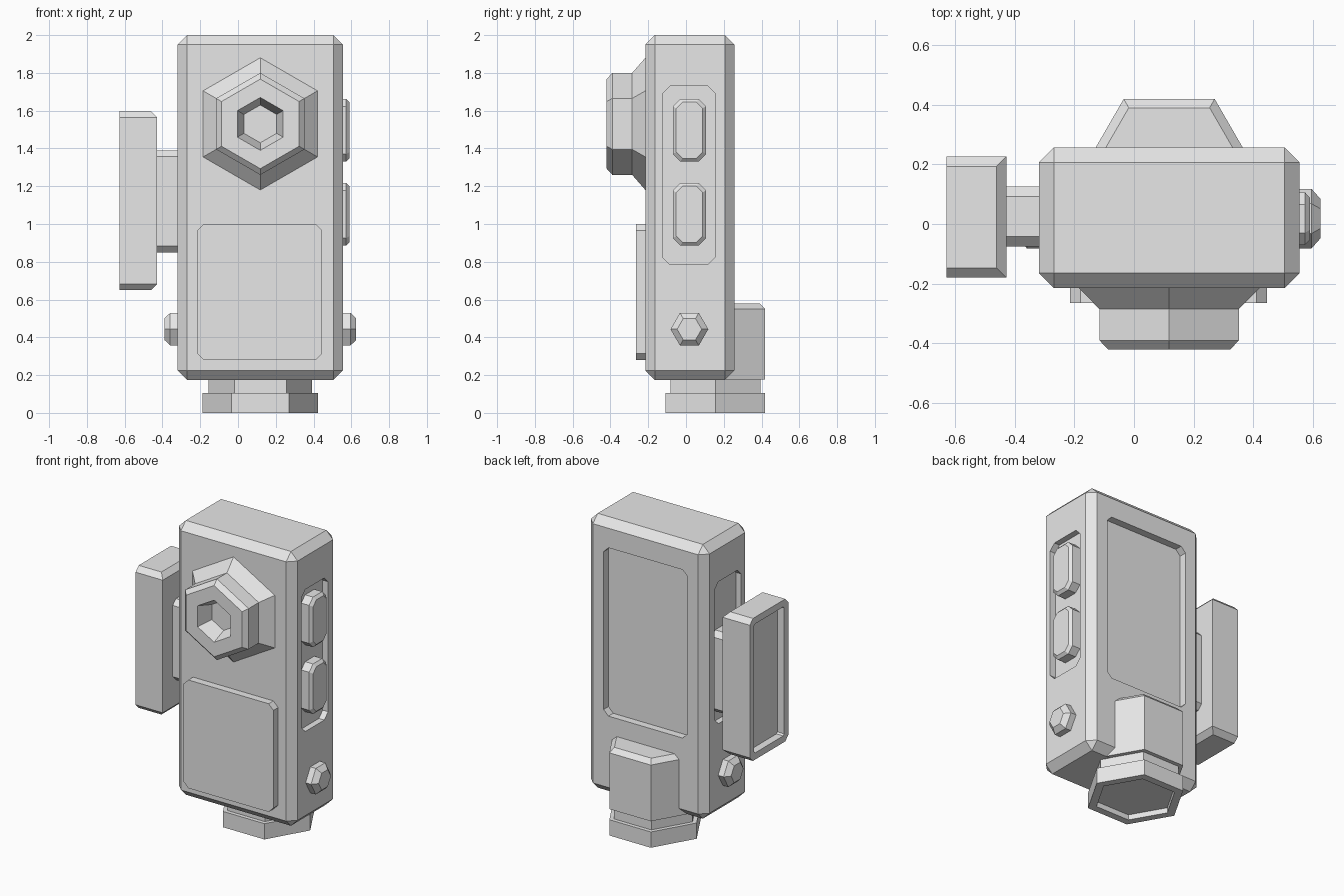
import bpy, bmesh, math
from mathutils import Vector

cube = bpy.data.objects.get("Cube")
if cube:
    bpy.data.objects.remove(cube, do_unlink=True)

grey = bpy.data.materials.new("plain_grey")
grey.use_nodes = True
COLOUR = (0.8, 0.8, 0.8, 1)
grey.diffuse_color = COLOUR
grey.node_tree.nodes["Principled BSDF"].inputs["Base Color"].default_value = COLOUR

CX = 0.118           # centre line of the body
HALF = 0.437         # half width of the body
AXES = {"X": lambda a, b, d: (d, a, b),
        "Y": lambda a, b, d: (a, d, b),
        "Z": lambda a, b, d: (a, b, d)}


def finish(name, bm):
    bmesh.ops.recalc_face_normals(bm, faces=bm.faces)
    mesh = bpy.data.meshes.new(name)
    bm.to_mesh(mesh)
    bm.free()
    mesh.materials.append(grey)
    obj = bpy.data.objects.new(name, mesh)
    bpy.context.collection.objects.link(obj)
    return obj


def loft(name, axis, rings):
    """Join outlines, each an (outline, depth) pair, and cap both ends."""
    bm = bmesh.new()
    loops = [[bm.verts.new(AXES[axis](a, b, d)) for a, b in outline] for outline, d in rings]
    for low, high in zip(loops, loops[1:]):
        for i in range(len(low)):
            j = (i + 1) % len(low)
            bm.faces.new((low[i], low[j], high[j], high[i]))
    bm.faces.new(loops[0])
    bm.faces.new(loops[-1])
    return finish(name, bm)


def hexagon(a, b, r, turn=0):
    angles = [math.radians(60 * i + turn) for i in range(6)]
    return [(a + r * math.cos(t), b + r * math.sin(t)) for t in angles]


def plate(a0, a1, b0, b1, c):
    """Rectangle with cut corners."""
    return [(a0 + c, b0), (a1 - c, b0), (a1, b0 + c), (a1, b1 - c),
            (a1 - c, b1), (a0 + c, b1), (a0, b1 - c), (a0, b0 + c)]


def hex_lathe(name, axis, a, b, steps, turn=0):
    return loft(name, axis, [(hexagon(a, b, r, turn), d) for r, d in steps])


def chamfered_box(name, low, high, size, rule):
    bm = bmesh.new()
    bmesh.ops.create_cube(bm, size=1)
    low, high = Vector(low), Vector(high)
    for v in bm.verts:
        v.co = (low + high) / 2 + v.co * (high - low)
    edges = [e for e in bm.edges if rule(e.verts[0].co, e.verts[1].co)]
    bmesh.ops.bevel(bm, geom=edges, offset=size, segments=1, affect="EDGES", profile=0.5)
    return finish(name, bm)


def cut(target, cutter):
    cutter.hide_render = True
    mod = target.modifiers.new("recess", "BOOLEAN")
    mod.operation, mod.solver, mod.object = "DIFFERENCE", "EXACT", cutter
    bpy.context.view_layer.objects.active = target
    bpy.ops.object.modifier_apply(modifier=mod.name)
    bpy.data.objects.remove(cutter, do_unlink=True)


# Body with a chamfer on every edge
body = chamfered_box("body", (CX - HALF, -0.215, 0.175), (CX + HALF, 0.257, 2.0), 0.05,
                     lambda p, q: True)

# Recess in the back and one in each side
back = plate(-0.19, 0.426, 0.70, 1.82, 0.035)
cut(body, loft("back_cutter", "Y", [(back, 0.207), (back, 0.4)]))
side_slot = plate(-0.125, 0.155, 0.785, 1.73, 0.04)
for s in (-1, 1):
    cut(body, loft("side_cutter", "X", [(side_slot, CX + s * (HALF - 0.04)),
                                        (side_slot, CX + s * (HALF + 0.1))]))

# Raised front panel
panel = plate(-0.215, 0.446, 0.28, 1.0, 0.035)
loft("front_panel", "Y", [(panel, -0.265), (panel, -0.2)])

# Six-sided lens housing with a sunken centre
hex_lathe("lens_housing", "Y", CX, 1.53,
          [(0.35, -0.205), (0.35, -0.215), (0.27, -0.285), (0.27, -0.39),
           (0.237, -0.42), (0.14, -0.42), (0.10, -0.32)], turn=30)

# Side buttons
for i, bottom in enumerate((0.885, 1.33)):
    top = bottom + 0.333
    edge = plate(-0.07, 0.106, bottom, top, 0.04)
    face = plate(-0.052, 0.088, bottom + 0.018, top - 0.018, 0.033)
    loft(f"side_button_{i + 1}", "X", [(edge, 0.5), (edge, 0.573), (face, 0.59)])

# Six-sided knob on each side
for s, side in ((-1, "right"), (1, "left")):
    hex_lathe(f"{side}_knob", "X", 0.018, 0.443,
              [(r, CX + s * (HALF + d)) for r, d in ((0.1, -0.02), (0.1, 0.04), (0.065, 0.071))])

# Arm and side screen
arm = plate(-0.075, 0.125, 0.85, 1.39, 0.033)
loft("screen_arm", "X", [(arm, -0.44), (arm, -0.27)])


def screen_edges(p, q):
    along_x = abs(p.x - q.x) > 0.01
    inner_y = abs(p.y - q.y) > 0.01 and p.x > -0.5
    return along_x or inner_y


screen = chamfered_box("side_screen", (-0.628, -0.18, 0.65), (-0.428, 0.226, 1.598), 0.033,
                       screen_edges)
glass = plate(-0.135, 0.181, 0.695, 1.553, 0.01)
cut(screen, loft("screen_cutter", "X", [(glass, -0.8), (glass, -0.578)]))

# Rear column, and the foot with neck and hollow underside
hex_lathe("rear_column", "Z", CX, 0.155, [(0.305, 0.176), (0.305, 0.55), (0.271, 0.58)])
hex_lathe("foot", "Z", CX, 0.155,
          [(0.25, 0.035), (0.25, 0), (0.305, 0), (0.305, 0.105), (0.275, 0.105), (0.275, 0.2)])
